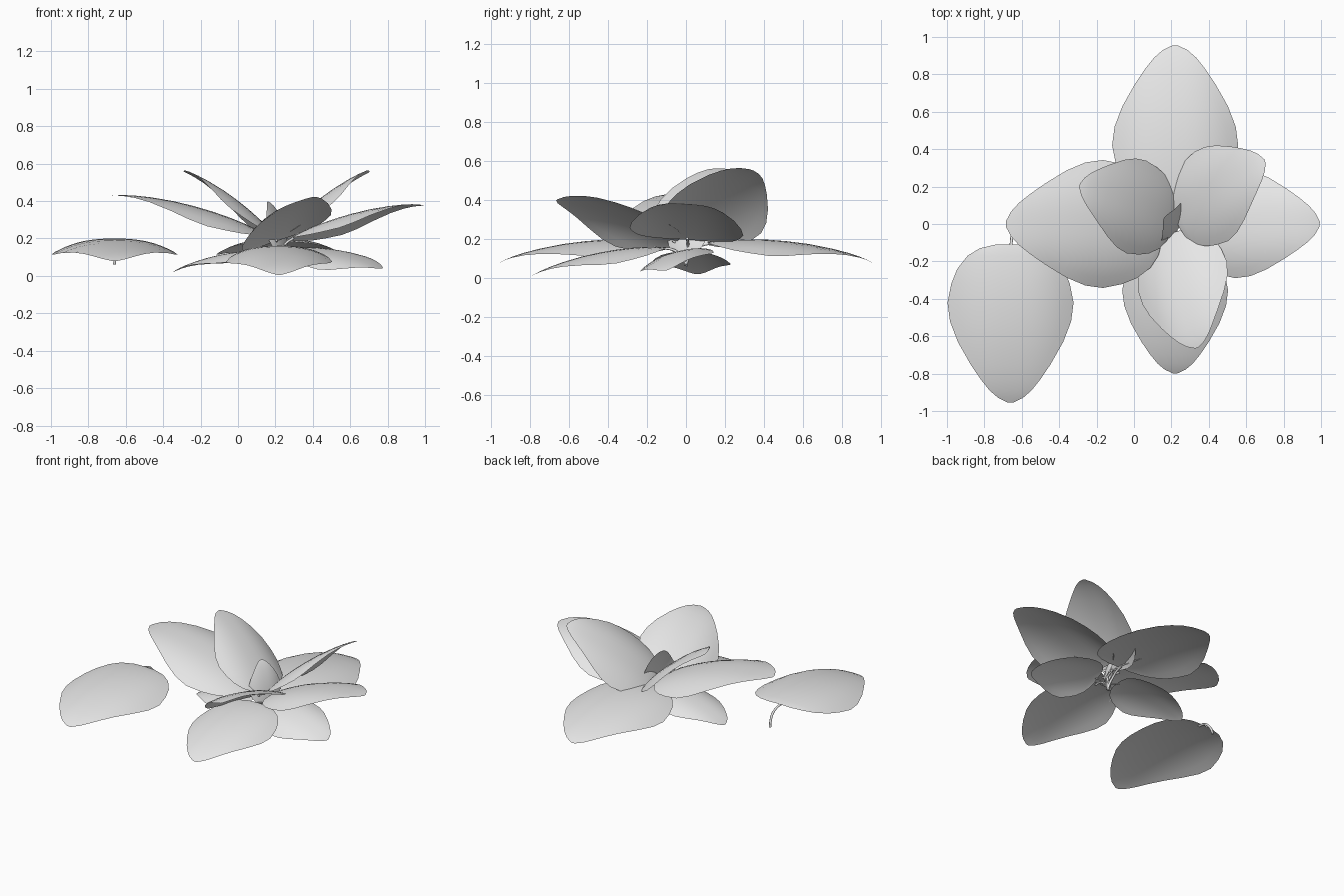
import bpy, bmesh
from math import radians
from mathutils import Matrix

cube = bpy.data.objects.get("Cube")
if cube:
    bpy.data.objects.remove(cube, do_unlink=True)

grey = bpy.data.materials.new("pale_grey")
grey.use_nodes = True
grey.diffuse_color = (0.8, 0.8, 0.8, 1)
grey.node_tree.nodes["Principled BSDF"].inputs["Base Color"].default_value = (0.8, 0.8, 0.8, 1)

# Blade profile: distance from root, half width, height of midrib
PROFILE = [(0.11, 0.08, 0.103), (0.13, 0.165, 0.108), (0.17, 0.23, 0.113),
           (0.24, 0.285, 0.118), (0.32, 0.317, 0.120), (0.42, 0.337, 0.117),
           (0.52, 0.324, 0.109), (0.63, 0.282, 0.095), (0.75, 0.214, 0.071),
           (0.83, 0.160, 0.050), (0.89, 0.112, 0.030), (0.93, 0.066, 0.013),
           (0.955, 0.014, 0.0)]
ACROSS = 12


def leaf_mesh():
    """Arched leaf blade pointing along +x from the root."""
    bm = bmesh.new()
    rows = []
    for r, half, z in PROFILE:
        row = []
        for i in range(ACROSS + 1):
            y = half * (2 * i / ACROSS - 1)
            row.append(bm.verts.new((r, y, z - 1.25 * abs(y) ** 2.5)))
        rows.append(row)
    for a, b in zip(rows, rows[1:]):
        for i in range(ACROSS):
            bm.faces.new((a[i], b[i], b[i + 1], a[i + 1])).smooth = True
    mesh = bpy.data.meshes.new("leaf_blade")
    bm.to_mesh(mesh)
    bm.free()
    mesh.materials.append(grey)
    return mesh


def stalk_curve():
    """Thin bent stalk from the root to the underside of the blade."""
    curve = bpy.data.curves.new("leaf_stalk", "CURVE")
    curve.dimensions = "3D"
    curve.bevel_depth = 0.008
    curve.bevel_resolution = 1
    curve.resolution_u = 5
    curve.use_fill_caps = True
    path = [(0, 0, -0.018), (0.01, 0.003, 0.02), (0.04, 0.008, 0.062),
            (0.085, 0.005, 0.09), (0.135, 0, 0.1)]
    spline = curve.splines.new("BEZIER")
    spline.bezier_points.add(len(path) - 1)
    for p, co in zip(spline.bezier_points, path):
        p.co = co
        p.handle_left_type = p.handle_right_type = "AUTO"
    curve.materials.append(grey)
    return curve


blade, stalk = leaf_mesh(), stalk_curve()

# Name, root x, size, heading, lift and roll in degrees
LEAVES = [
    ("loose_leaf", -0.66, 1.0, -90, 0, 0),
    ("back_leaf", 0.22, 1.0, 90, 0, 0),
    ("front_leaf", 0.22, 0.84, -90, -5.3, 0),
    ("right_long_leaf", 0.22, 1.015, 180, 21, 0),
    ("left_long_leaf", 0.22, 0.867, 0, 21, -4),
    ("left_low_leaf", 0.22, 0.59, -10, -4, 14),
    ("right_low_leaf", 0.22, 0.60, 174, -6, 0),
    ("left_upper_leaf", 0.22, 0.79, 35, 39, -22),
    ("right_upper_leaf", 0.22, 0.765, 158, 41, 15),
    ("front_upper_leaf", 0.22, 0.78, -80, 25.5, 20),
    ("young_centre_leaf", 0.22, 0.34, 153, 78, 0),
]

for name, x, size, heading, lift, roll in LEAVES:
    place = (Matrix.Translation((x, 0, 0.08))
             @ Matrix.Rotation(radians(heading), 4, "Z")
             @ Matrix.Rotation(radians(-lift), 4, "Y")
             @ Matrix.Rotation(radians(roll), 4, "X")
             @ Matrix.Scale(size, 4))
    for part, data in (("blade", blade), ("stalk", stalk)):
        obj = bpy.data.objects.new(f"{name}_{part}", data)
        bpy.context.collection.objects.link(obj)
        obj.matrix_world = place
